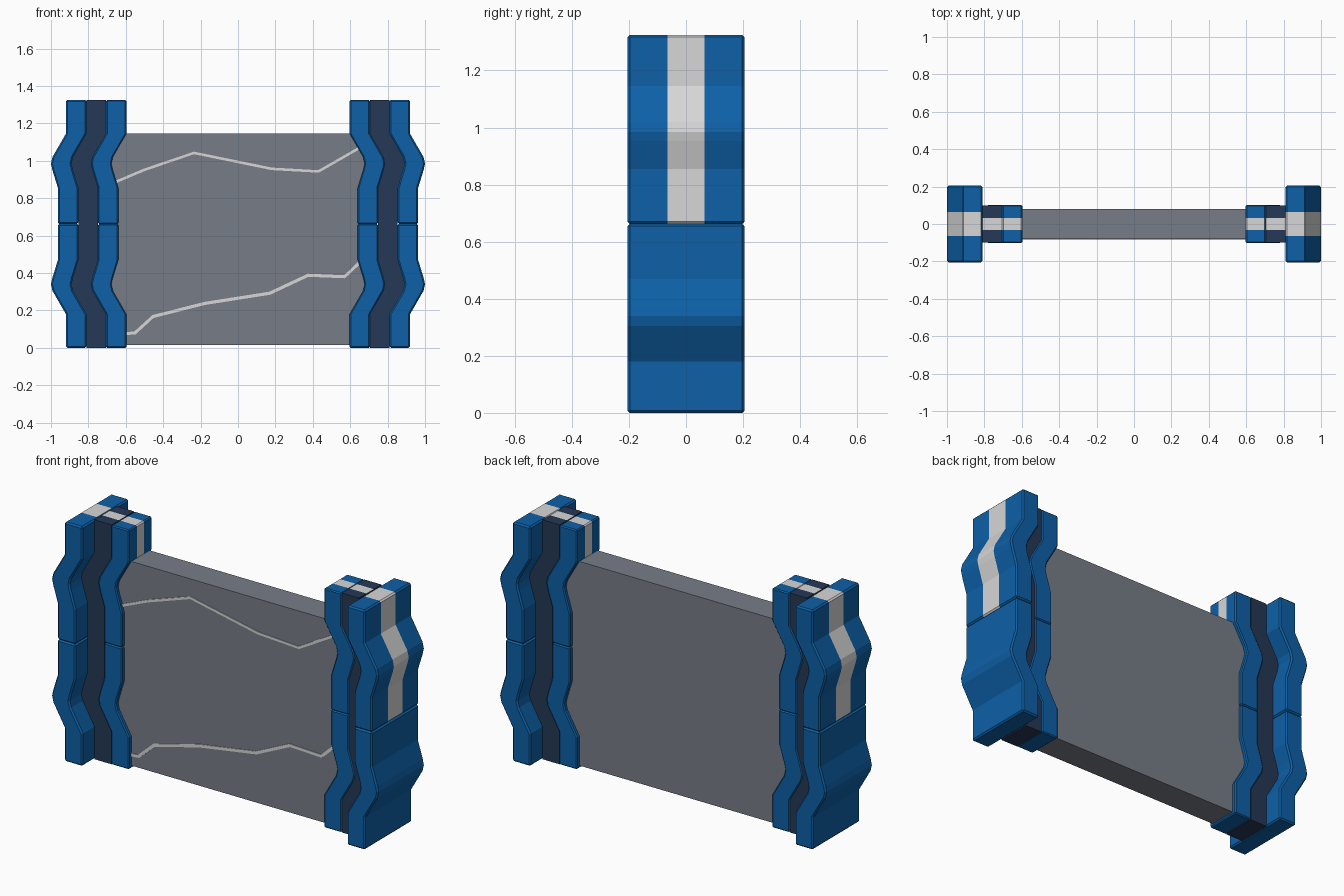
import bpy, bmesh
from mathutils import Vector

if "Cube" in bpy.data.objects:
    bpy.data.objects.remove(bpy.data.objects["Cube"])


def material(name, rgb):
    m = bpy.data.materials.new(name)
    m.diffuse_color = (*rgb, 1)
    m.use_nodes = True
    m.node_tree.nodes["Principled BSDF"].inputs["Base Color"].default_value = m.diffuse_color
    return m


BLUE = material("blue", (0.004, 0.118, 0.39))
NAVY = material("navy", (0.018, 0.040, 0.092))
WHITE = material("light_grey", (0.68, 0.68, 0.68))
GREY = material("panel_grey", (0.185, 0.205, 0.245))

H = 1.325
MID = H / 2
# Sideways wave of one post module: (height, outward shift)
WAVE = [(0, 0), (0.18, 0), (0.305, 0.072), (0.34, 0.08), (0.372, 0.073),
        (0.47, 0.043), (MID, 0.043)]


def new_object(name, bm, mats):
    bmesh.ops.recalc_face_normals(bm, faces=bm.faces[:])
    me = bpy.data.meshes.new(name)
    bm.to_mesh(me)
    bm.free()
    for m in mats:
        me.materials.append(m)
    ob = bpy.data.objects.new(name, me)
    bpy.context.collection.objects.link(ob)
    return ob


def post_slab(name, side, upper, x0, x1, half, stripe, mat, stripe_x, bevel):
    """Wavy slab between x0 and x1; upper modules carry a light stripe."""
    wave = [(H - z, d) for z, d in WAVE][::-1] if upper else WAVE
    loop = [(x1 + d, z) for z, d in wave] + [(x0 + d, z) for z, d in wave[::-1]]
    ys = [-half, -stripe, stripe, half] if upper else [-half, half]
    bm = bmesh.new()
    rows = [[bm.verts.new((side * x, y, z)) for x, z in loop] for y in ys]
    n = len(loop)
    for band in range(len(ys) - 1):
        for i in range(n):
            j = (i + 1) % n
            f = bm.faces.new((rows[band][i], rows[band][j],
                              rows[band + 1][j], rows[band + 1][i]))
            top = loop[i][1] == H and loop[j][1] == H
            outer = i < len(wave) - 1
            inner = len(wave) <= i < n - 1
            if upper and band == 1 and (top or (outer and stripe_x > 0)
                                        or (inner and stripe_x < 0)):
                f.material_index = 1
    bm.faces.new(rows[0])
    bm.faces.new(rows[-1])
    ob = new_object(name, bm, [mat, WHITE])
    if bevel:
        b = ob.modifiers.new("soft_edges", "BEVEL")
        b.width = bevel
        b.segments = 1
        b.limit_method = "ANGLE"
        b.angle_limit = 1.2


# Posts: outer slab, dark core and inner slab, each in two stacked modules
for side, s_name in ((-1, "left"), (1, "right")):
    for upper in (False, True):
        tag = s_name + ("_upper" if upper else "_lower")
        post_slab("outer_slab_" + tag, side, upper, 0.81, 0.92, 0.205, 0.065, BLUE, 1, 0.008)
        post_slab("dark_core_" + tag, side, upper, 0.705, 0.81, 0.098, 0.032, NAVY, 0, 0)
        post_slab("inner_slab_" + tag, side, upper, 0.597, 0.705, 0.102, 0.032, BLUE, -1, 0.006)

# Panel between the posts
bm = bmesh.new()
bmesh.ops.create_cube(bm, size=1)
for v in bm.verts:
    v.co = (v.co.x * 1.40, v.co.y * 0.16, 0.58 + v.co.z * 1.13)
new_object("panel", bm, [GREY])


def seam(name, pts, width):
    """Thin zigzag plate on the front of the panel."""
    bm = bmesh.new()
    pts = [Vector(p) for p in pts]
    rings = []
    for i, p in enumerate(pts):
        d = (pts[min(i + 1, len(pts) - 1)] - pts[max(i - 1, 0)]).normalized()
        nrm = Vector((-d.y, d.x)) * width / 2
        rings.append([bm.verts.new((q.x, y, q.y)) for q, y in
                      ((p - nrm, -0.084), (p + nrm, -0.084), (p + nrm, -0.079), (p - nrm, -0.079))])
    for a, b in zip(rings, rings[1:]):
        for k in range(4):
            bm.faces.new((a[k], a[(k + 1) % 4], b[(k + 1) % 4], b[k]))
    bm.faces.new(rings[0])
    bm.faces.new(rings[-1])
    new_object(name, bm, [WHITE])


# Light zigzag lines on the front
seam("upper_line", [(-0.67, 0.88), (-0.50, 0.952), (-0.235, 1.042), (0.18, 0.957),
                    (0.43, 0.943), (0.66, 1.075)], 0.014)
seam("lower_line", [(-0.63, 0.073), (-0.55, 0.08), (-0.455, 0.167), (-0.18, 0.237),
                    (0.17, 0.292), (0.375, 0.388), (0.57, 0.38), (0.67, 0.475)], 0.017)
